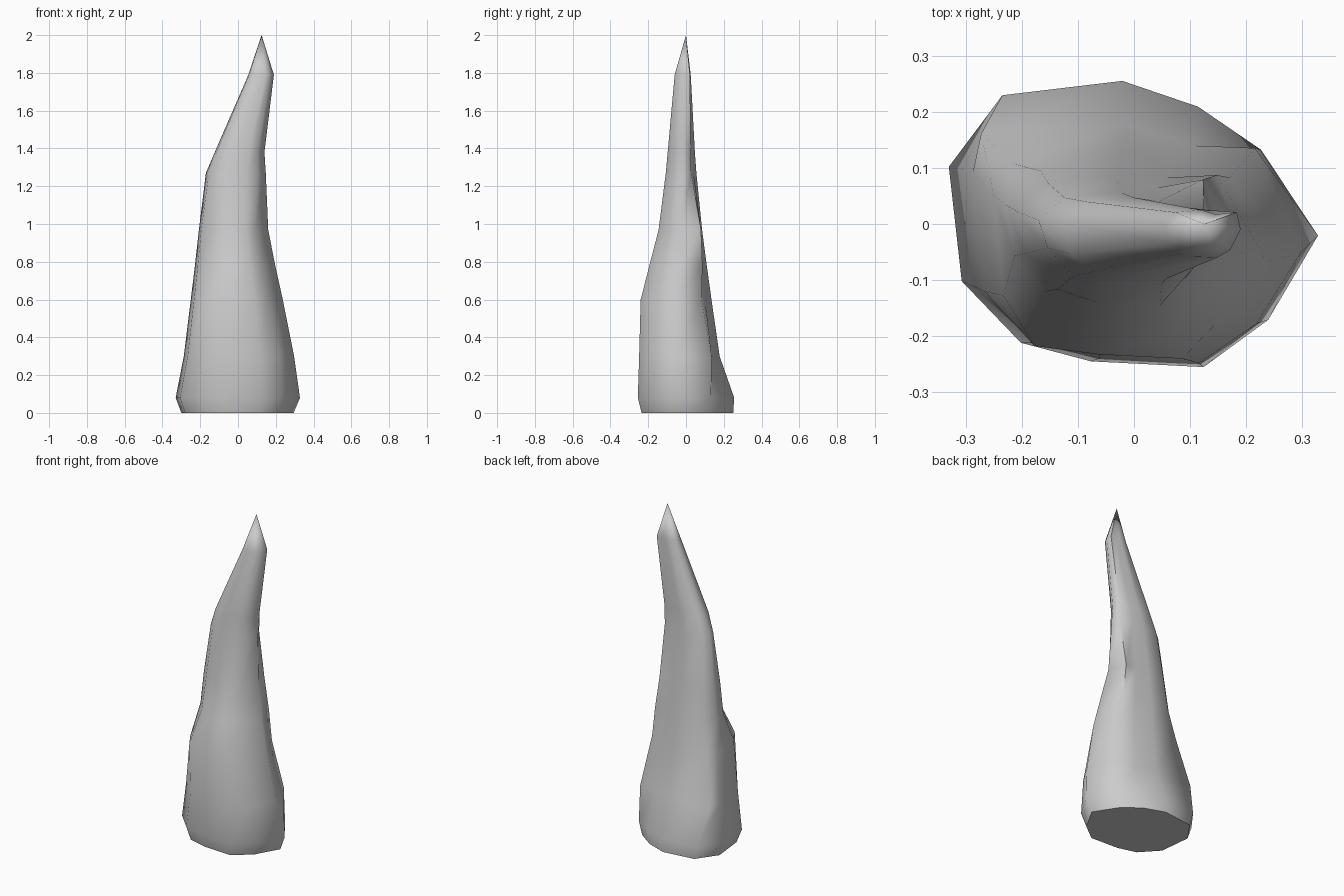
import bpy, bmesh

# Irregular cross-section, normalised to a -1..1 box (counter-clockwise)
OUTLINE = [(1, -0.08), (0.69, 0.52), (0.35, 0.82), (-0.06, 1), (-0.71, 0.9),
           (-1, 0.4), (-0.93, -0.4), (-0.61, -0.83), (-0.23, -0.96),
           (0.38, -1), (0.73, -0.67)]

# Rings: z, x min, x max, y min, y max, outline points that differ at this height
RINGS = [(0.00, -0.30, 0.295, -0.235, 0.25, {}),
         (0.08, -0.33, 0.328, -0.255, 0.255, {}),
         (0.30, -0.287, 0.297, -0.248, 0.178,
          {1: (0.72, 0.8), 4: (-0.95, 0.92), 5: (-1, 0.6)}),
         (0.60, -0.25, 0.237, -0.24, 0.135,
          {1: (0.73, 0.72), 4: (-0.85, 0.85), 5: (-1, 0.55),
           7: (-0.7, -0.88), 10: (0.66, -0.62)}),
         (0.78, -0.228, 0.197, -0.194, 0.11,
          {1: (0.77, 0.85), 5: (-1, 0.5), 6: (-0.93, -0.1),
           7: (-0.68, -0.52), 10: (0.64, -0.6)}),
         (0.97, -0.207, 0.16, -0.145, 0.085,
          {0: (1, 0), 1: (0.8, 0.95), 5: (-1, 0.45), 6: (-0.93, -0.2),
           7: (-0.61, -0.75), 10: (0.62, -0.6)}),
         (1.27, -0.17, 0.147, -0.107, 0.055,
          {0: (1, 0.1), 1: (0.86, 0.65), 6: (-0.9, -0.2)}),
         (1.38, -0.123, 0.14, -0.097, 0.047, {0: (1, 0.1), 1: (0.9, 0.7)}),
         (1.79, 0.055, 0.19, -0.06, 0.025, {0: (1, 0.2), 1: (0.9, 0.9)})]
TIP = (0.125, 0, 2)

bm = bmesh.new()
rings = []
for z, x0, x1, y0, y1, changes in RINGS:
    points = [changes.get(i, p) for i, p in enumerate(OUTLINE)]
    rings.append([bm.verts.new(((x0 + x1) / 2 + u * (x1 - x0) / 2,
                                (y0 + y1) / 2 + v * (y1 - y0) / 2, z))
                  for u, v in points])

# Flat base, side walls and pointed tip
n = len(OUTLINE)
bm.faces.new(rings[0][::-1])
for low, high in zip(rings, rings[1:]):
    for i in range(n):
        j = (i + 1) % n
        bm.faces.new((low[i], low[j], high[j], high[i]))
tip = bm.verts.new(TIP)
for i in range(n):
    bm.faces.new((rings[-1][i], rings[-1][(i + 1) % n], tip))
bmesh.ops.recalc_face_normals(bm, faces=bm.faces)

mesh = bpy.data.meshes.new("stalagmite")
bm.to_mesh(mesh)
bm.free()
obj = bpy.data.objects.new("stalagmite", mesh)
bpy.context.collection.objects.link(obj)

# Smooth sides with a crisp base edge
bpy.context.view_layer.objects.active = obj
obj.select_set(True)
bpy.ops.object.shade_smooth_by_angle(angle=1.15)
